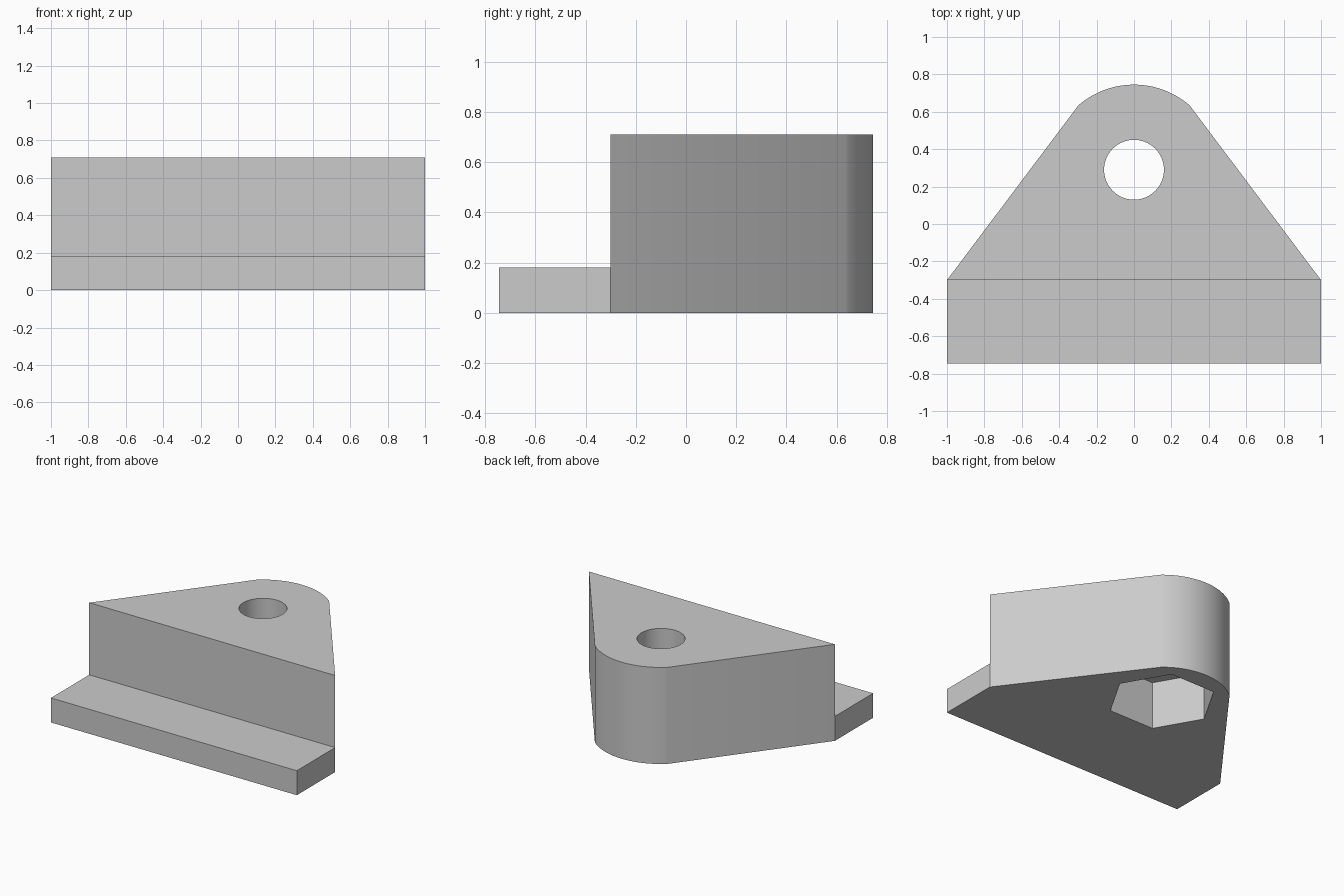
import bpy, bmesh
from math import sin, cos, pi, atan2, hypot

if "Cube" in bpy.data.objects:
    bpy.data.objects.remove(bpy.data.objects["Cube"], do_unlink=True)

grey = bpy.data.materials.new("light_grey")
grey.use_nodes = True
grey.diffuse_color = (0.6, 0.6, 0.6, 1)
grey.node_tree.nodes["Principled BSDF"].inputs["Base Color"].default_value = (0.6, 0.6, 0.6, 1)

WIDTH, DEPTH, HEIGHT = 1.0, 0.745, 0.71   # half width, half depth, full height
STEP_Y, FLANGE = -0.30, 0.18              # flange back edge and thickness
EYE_Y = 0.29                              # centre of the bolt hole


def prism(name, outline, z0, z1):
    """Extrude a counter-clockwise outline from z0 to z1."""
    bm = bmesh.new()
    base = bm.faces.new([bm.verts.new((x, y, z0)) for x, y in outline])
    top = bmesh.ops.extrude_face_region(bm, geom=[base])["geom"]
    for v in top:
        if isinstance(v, bmesh.types.BMVert):
            v.co.z = z1
    bmesh.ops.recalc_face_normals(bm, faces=bm.faces[:])
    mesh = bpy.data.meshes.new(name)
    bm.to_mesh(mesh)
    bm.free()
    mesh.materials.append(grey)
    obj = bpy.data.objects.new(name, mesh)
    bpy.context.collection.objects.link(obj)
    return obj


def arc(radius, start, sweep, count):
    return [(radius * cos(start + sweep * i / count),
             EYE_Y + radius * sin(start + sweep * i / count)) for i in range(count + 1)]


# Body: flange rectangle, tapering sides and rounded nose
nose = DEPTH - EYE_Y
start = atan2(0.345, 0.297)
outline = [(-WIDTH, -DEPTH), (WIDTH, -DEPTH), (WIDTH, STEP_Y)]
outline += arc(nose, start, pi - 2 * start, 32) + [(-WIDTH, STEP_Y)]
bracket = prism("mounting_bracket", outline, 0, HEIGHT)

# Cutters: front step, through hole, hexagonal nut pocket underneath
step = [(-1.2, -1), (1.2, -1), (1.2, STEP_Y), (-1.2, STEP_Y)]
cutters = [
    prism("step_cutter", step, FLANGE, 1),
    prism("bolt_hole_cutter", arc(0.16, 0, 2 * pi, 64)[:-1], -0.2, 1),
    prism("nut_pocket_cutter", arc(0.365, 0, 2 * pi, 6)[:-1], -0.1, 0.35),
]
bpy.context.view_layer.objects.active = bracket
for cutter in cutters:
    cutter.hide_render = True
    mod = bracket.modifiers.new(cutter.name, "BOOLEAN")
    mod.operation = "DIFFERENCE"
    mod.solver = "EXACT"
    mod.object = cutter
    bpy.ops.object.modifier_apply(modifier=mod.name)
    bpy.data.objects.remove(cutter, do_unlink=True)

# Smooth the nose and hole, keep the corners crisp
bpy.ops.object.select_all(action="DESELECT")
bracket.select_set(True)
bpy.ops.object.shade_smooth_by_angle(angle=pi / 6)
